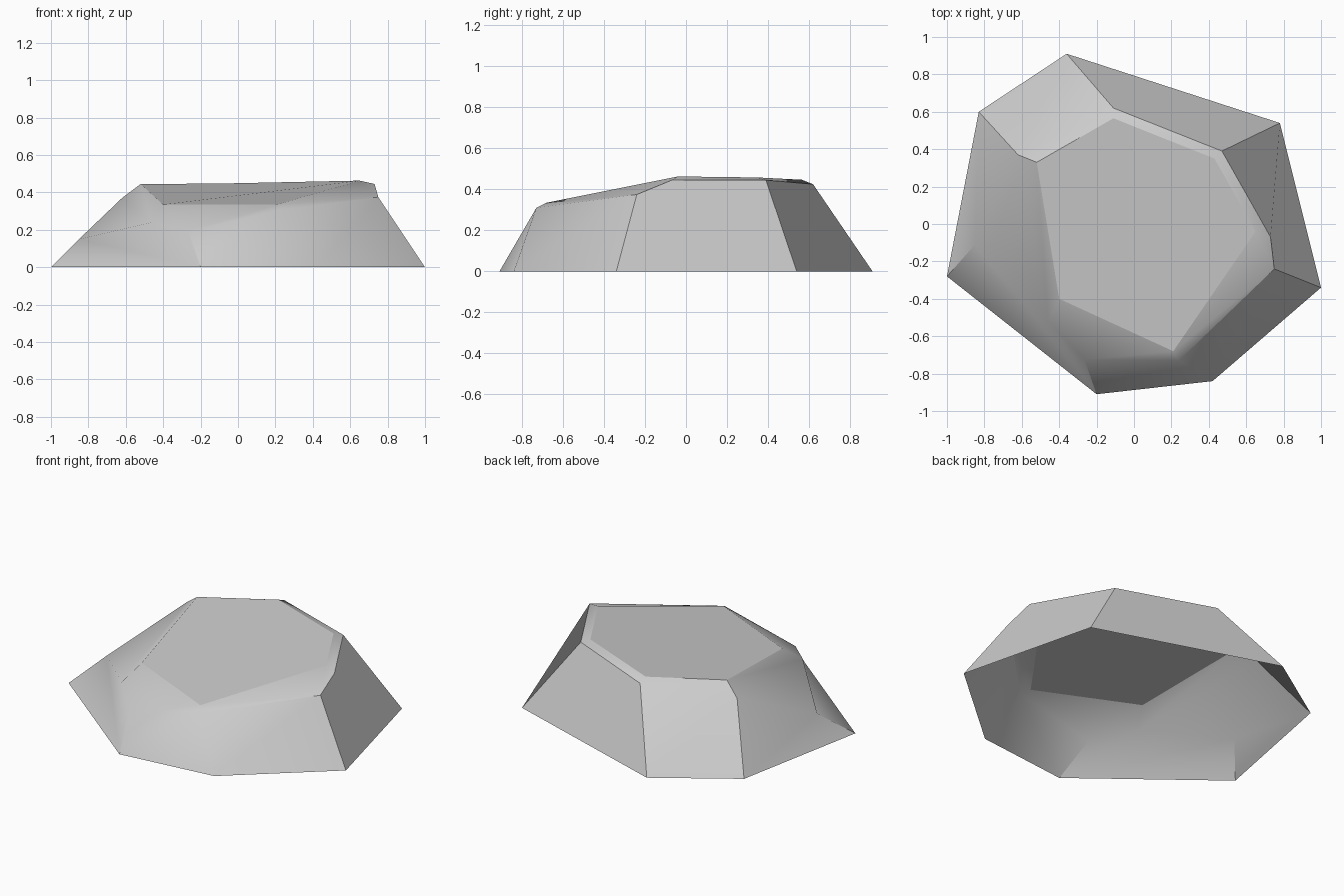
import bpy
import bmesh
import math

cube = bpy.data.objects.get("Cube")
if cube:
    bpy.data.objects.remove(cube, do_unlink=True)

# Single stone colour
stone = bpy.data.materials.new("light_grey_stone")
stone.use_nodes = True
colour = (0.6, 0.6, 0.6, 1)
stone.diffuse_color = colour
stone.node_tree.nodes["Principled BSDF"].inputs["Base Color"].default_value = colour

# Outline of the foot, resting on the ground
foot = [(-1, -.28), (-.2, -.91), (.42, -.84), (1, -.34),
        (.78, .54), (-.36, .91), (-.83, .6)]
# Shoulder ring where the steep sides break
shoulder = [(-.85, -.11, .15), (-.46, -.52, .24), (-.265, -.725, .19),
            (.24, -.73, .31), (.75, -.24, .375), (.73, -.07, .445),
            (.47, .39, .445), (-.11, .62, .425), (-.62, .37, .37)]
# Tilted crown outline
crown = [(-.52, .33, .445), (-.4, -.4, .335), (.21, -.68, .335),
         (.65, -.04, .463), (.43, .35, .458), (-.11, .565, .447)]

bm = bmesh.new()
F = [bm.verts.new((x, y, 0)) for x, y in foot]
S = [bm.verts.new(p) for p in shoulder]
C = [bm.verts.new(p) for p in crown]


def facet(*verts):
    face = bm.faces.new(verts)
    face.smooth = True
    return face


# Steep sides, open underneath
facet(F[0], F[1], S[2], S[1], S[0])
facet(F[1], F[2], S[3], S[2])
facet(F[2], F[3], S[4], S[3])
facet(F[3], F[4], S[6], S[5], S[4])
facet(F[4], F[5], S[7], S[6])
facet(F[5], F[6], S[8], S[7])
facet(F[6], F[0], S[0], S[8])

# Worn bevel between shoulder and crown
facet(S[0], S[1], C[1], C[0], S[8])
facet(S[1], S[2], S[3], C[2], C[1])
facet(S[3], S[4], S[5], C[3], C[2])
facet(S[5], S[6], C[4], C[3])
facet(S[6], S[7], C[5], C[4])
facet(S[7], S[8], C[0], C[5])

# Crown
top = facet(*C)
top_index = len(bm.faces) - 1

mesh = bpy.data.meshes.new("rock")
bm.to_mesh(mesh)
bm.free()
mesh.materials.append(stone)
rock = bpy.data.objects.new("rock", mesh)
bpy.context.collection.objects.link(rock)

# Worn edges are soft, strong breaks and the crown stay crisp
bpy.ops.object.select_all(action="DESELECT")
rock.select_set(True)
bpy.context.view_layer.objects.active = rock
bpy.ops.object.shade_smooth_by_angle(angle=math.radians(35))
mesh.polygons[top_index].use_smooth = False
